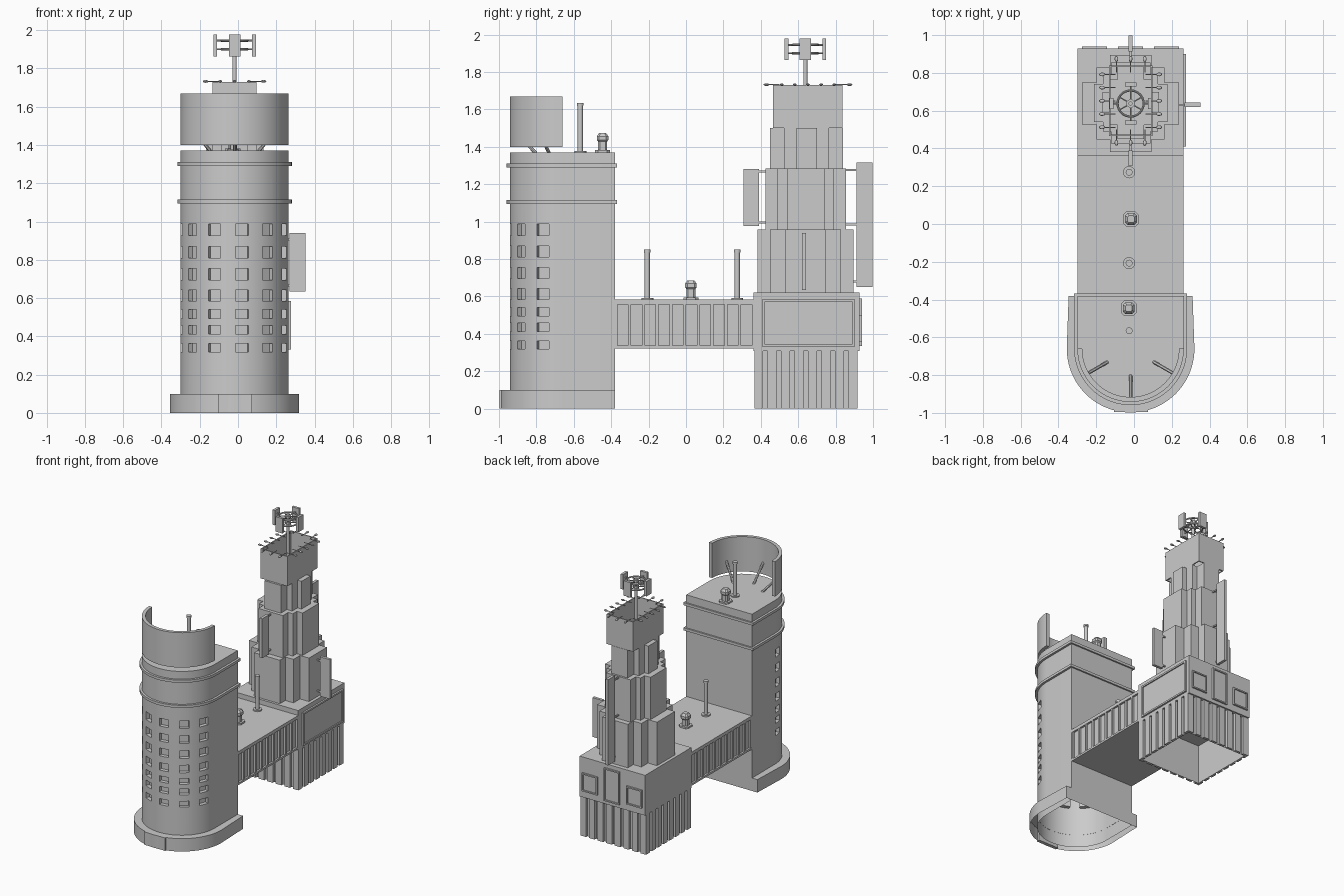
import bpy, bmesh, math
from mathutils import Matrix, Vector

if "Cube" in bpy.data.objects:
    bpy.data.objects.remove(bpy.data.objects["Cube"])

CX = -0.018          # centre line of the model
TY = -0.66           # centre of the round tower front
BY = 0.645           # centre of the stepped tower


def finish(name, bm, smooth=False, recalc=True):
    if recalc:
        bmesh.ops.recalc_face_normals(bm, faces=bm.faces)
    me = bpy.data.meshes.new(name)
    bm.to_mesh(me)
    bm.free()
    ob = bpy.data.objects.new(name, me)
    bpy.context.collection.objects.link(ob)
    if smooth:
        bpy.ops.object.select_all(action='DESELECT')
        ob.select_set(True)
        bpy.context.view_layer.objects.active = ob
        bpy.ops.object.shade_smooth_by_angle(angle=math.radians(30))
    return ob


def loft(name, loops, bottom=True, top=True, smooth=False):
    bm = bmesh.new()
    rings = [[bm.verts.new((x, y, z)) for x, y in pts] for pts, z in loops]
    n = len(rings[0])
    for a, b in zip(rings, rings[1:]):
        for i in range(n):
            j = (i + 1) % n
            bm.faces.new((a[i], a[j], b[j], b[i]))
    if bottom:
        bm.faces.new(rings[0][::-1])
    if top:
        bm.faces.new(rings[-1])
    return finish(name, bm, smooth)


def boxes(name, items):
    # items: (x0, x1, y0, y1, z0, z1) or (centre, size, turn about z)
    bm = bmesh.new()
    for it in items:
        if len(it) == 6:
            c = [(it[i] + it[i + 1]) / 2 for i in (0, 2, 4)]
            s, a = [it[i + 1] - it[i] for i in (0, 2, 4)], 0
        else:
            c, s, a = it
        m = Matrix.Translation(c) @ Matrix.Rotation(a, 4, 'Z') @ Matrix.Diagonal((*s, 1))
        bmesh.ops.create_cube(bm, size=1, matrix=m)
    return finish(name, bm)


def rod(bm, a, b, r, seg=12):
    a, b = Vector(a), Vector(b)
    d = b - a
    m = Matrix.Translation((a + b) / 2) @ d.to_track_quat('Z', 'Y').to_matrix().to_4x4()
    bmesh.ops.create_cone(bm, cap_ends=True, segments=seg, radius1=r, radius2=r, depth=d.length, matrix=m)


def arc(r, n=40):
    return [(CX + r * math.cos(t), TY + r * math.sin(t))
            for t in (math.pi * (1 + i / n) for i in range(n + 1))]


def u_shape(r, back, half=None):
    half = half or r
    return arc(r) + [(CX + half, back), (CX - half, back)]


# ---- round-fronted tower, hollow below, with recessed windows
R = 0.282
tower = loft("round_tower", [(u_shape(R, -0.38), 0), (u_shape(R, -0.38), 1.37)])
rows = [(0.34, 0.045), (0.435, 0.045), (0.517, 0.045), (0.613, 0.058),
        (0.725, 0.06), (0.84, 0.06), (0.956, 0.06)]
cuts = []
for deg in (-82, -52, -22, 8, 38, 68):
    t = math.radians(deg)
    for z, h in rows:
        cuts.append(((CX + R * math.sin(t), TY - R * math.cos(t), z), (0.068, 0.06, h), t))
cutter = boxes("window_cutter", cuts)
cutter.hide_render = True
mod = tower.modifiers.new("windows", 'BOOLEAN')
mod.operation, mod.solver, mod.object = 'DIFFERENCE', 'EXACT', cutter
bpy.context.view_layer.objects.active = tower
bpy.ops.object.modifier_apply(modifier=mod.name)
bpy.data.objects.remove(cutter)
bm = bmesh.new()
bm.from_mesh(tower.data)
low = [f for f in bm.faces if f.calc_center_median().z < 0.001]
bmesh.ops.delete(bm, geom=low, context='FACES_ONLY')
bm.to_mesh(tower.data)
bm.free()
bpy.ops.object.select_all(action='DESELECT')
tower.select_set(True)
bpy.ops.object.shade_smooth_by_angle(angle=math.radians(30))

# ---- plinth, door and bands
outer = u_shape(0.338, -0.38, 0.328)
loft("tower_plinth", [(outer, 0), (outer, 0.1), (u_shape(R - 0.001, -0.381), 0.1)],
     bottom=False, top=False, smooth=True)
boxes("entrance_block", [(-0.105, 0.073, -0.996, -0.97, 0, 0.1)])
for k, z in enumerate((1.095, 1.29)):
    band = u_shape(0.299, -0.368)
    loft(f"tower_band_{k}", [(band, z), (band, z + 0.02)], smooth=True)

# ---- curved screen on the roof with its struts
shell = arc(R) + arc(0.256)[::-1]
loft("roof_screen", [(shell, 1.4), (shell, 1.67)], smooth=True)
bm = bmesh.new()
for deg in (-60, 0, 60):
    t = math.radians(deg)
    p = [(CX + r * math.sin(t), TY - r * math.cos(t), z) for r, z in ((0.142, 1.365), (0.262, 1.49))]
    rod(bm, *p, 0.009)
finish("screen_struts", bm, True)


# ---- roof poles and vents
def pole(name, x, y, z):
    bm = bmesh.new()
    for z0, z1, r in ((0, 0.012, 0.032), (0.012, 0.26, 0.014), (0.255, 0.27, 0.018)):
        rod(bm, (x, y, z + z0), (x, y, z + z1), r, 20)
    finish(name, bm, True)


def vent(name, x, y, z):
    def sq(h):
        c = h * 0.6
        return [(x + a, y + b) for a, b in ((h, -c), (h, c), (c, h), (-c, h), (-h, c), (-h, -c), (-c, -h), (c, -h))]
    prof = [(0.04, 0), (0.04, 0.014), (0.024, 0.014), (0.024, 0.06), (0.031, 0.068), (0.031, 0.088), (0.018, 0.106)]
    loft(name, [(sq(h), z + dz) for h, dz in prof])


pole("tower_roof_pole", -0.026, -0.565, 1.365)
vent("tower_roof_vent", -0.028, -0.446, 1.368)
pole("bridge_pole_front", -0.026, -0.207, 0.58)
pole("bridge_pole_back", -0.026, 0.274, 0.58)
vent("bridge_vent", -0.016, 0.026, 0.58)

# ---- bridge with recessed bays
X0, X1 = -0.299, 0.263
boxes("bridge_core", [(X0 + 0.015, X1 - 0.015, -0.385, 0.37, 0.33, 0.57)])
boxes("bridge_slabs", [(X0, X1, -0.385, 0.37, 0.322, 0.337), (X0, X1, -0.385, 0.37, 0.557, 0.582)])
ribs = []
for i in range(11):
    y = -0.375 + i * 0.0735
    for x in (X0 + 0.001, X1 - 0.019):
        ribs.append((x, x + 0.018, y - 0.008, y + 0.008, 0.33, 0.565))
boxes("bridge_ribs", ribs)

# ---- ribbed footing, open below
Y0, Y1 = 0.365, 0.917
g = 0.02
foot = [(X0 + g, Y0 + g), (X1 - g, Y0 + g), (X1 - g, Y1 - g), (X0 + g, Y1 - g)]
loft("footing_walls", [(foot, 0), (foot, 0.31)], bottom=False, top=False)
ribs = []
for i in range(8):
    y = Y0 + 0.024 + i * (Y1 - Y0 - 0.048) / 7
    x = X0 + 0.024 + i * (X1 - X0 - 0.048) / 7
    for s in (X0, X1 - g):
        ribs.append((s, s + g, y - 0.024, y + 0.024, 0, 0.31))
    for s in (Y0, Y1 - g):
        ribs.append((x - 0.024, x + 0.024, s, s + g, 0, 0.31))
boxes("footing_ribs", ribs)

# ---- block over the footing, with framed panels
boxes("main_block", [(X0, X1, 0.362, 0.928, 0.308, 0.62)])


def frame(name, u0, u1, z0, z1, put, w=0.013):
    parts = [(u0, u1, z0, z0 + w, 1), (u0, u1, z1 - w, z1, 1), (u0, u0 + w, z0, z1, 1),
             (u1 - w, u1, z0, z1, 1), (u0, u1, z0, z1, 0.35)]
    boxes(name, [put(*p) for p in parts])


frame("side_panel", 0.41, 0.9, 0.33, 0.585,
      lambda a, b, c, d, k: (X1 - 0.005, X1 + 0.013 * k, a, b, c, d))
for k, (x, z0, z1) in enumerate(((-0.21, 0.36, 0.5), (-0.018, 0.335, 0.59), (0.172, 0.36, 0.5))):
    frame(f"back_panel_{k}", x - 0.066, x + 0.066, z0, z1,
          lambda a, b, c, d, k: (a, b, 0.92, 0.928 + 0.013 * k, c, d), 0.01)

# ---- stepped tower: each tier is a stepped cross
tiers = [(0.62, 0.957, BY - 0.007, ((0.257, 0.11), (0.18, 0.19), (0.11, 0.257))),
         (0.957, 1.285, BY - 0.005, ((0.195, 0.1), (0.145, 0.15), (0.105, 0.215))),
         (1.285, 1.5, BY, ((0.15, 0.055), (0.115, 0.12), (0.07, 0.195)))]
for k, (z0, z1, cy, steps) in enumerate(tiers):
    pts = []
    for i, (a, b) in enumerate(steps):          # one quarter, then mirrored
        pts.append((a, b))
        if i < len(steps) - 1:
            pts.append((steps[i + 1][0], b))
    q2 = [(-a, b) for a, b in pts[::-1]]
    full = pts + q2 + [(-a, -b) for a, b in pts] + [(-a, -b) for a, b in q2]
    full = [(CX + a, cy + b) for a, b in full]
    loft(f"tower_tier_{k}", [(full, z0), (full, z1)])


def rect(hx, hy):
    return [(CX + a * hx, 0.652 + b * hy) for a, b in ((-1, -1), (1, -1), (1, 1), (-1, 1))]


loft("top_crown", [(rect(0.107, 0.178), 1.5), (rect(0.115, 0.186), 1.5), (rect(0.115, 0.186), 1.73),
                   (rect(0.107, 0.178), 1.73), (rect(0.107, 0.178), 1.5)], bottom=False, top=False)

# ---- flat fins standing off the tower
boxes("fin_front", [(CX - 0.011, CX + 0.011, 0.307, 0.39, 0.975, 1.28)]
      + [(CX - 0.005, CX + 0.005, 0.38, 0.44, z, z + 0.01) for z in (0.99, 1.262)])
boxes("fin_back", [(CX - 0.011, CX + 0.011, 0.912, 0.997, 0.65, 1.315)]
      + [(CX - 0.005, CX + 0.005, 0.83, 0.92, z, z + 0.01) for z in (0.675, 0.98, 1.27)])
boxes("fin_right", [(0.268, 0.353, 0.62, 0.642, 0.635, 0.94)]
      + [(0.22, 0.275, 0.626, 0.636, z, z + 0.01) for z in (0.66, 0.9)])

# ---- lamps round the crown
bm = bmesh.new()
spots = [(s * 0.115, y, s, 0) for s in (-1, 1) for y in (-0.14, -0.07, 0, 0.07, 0.14)]
spots += [(x, s * 0.186, 0, s) for s in (-1, 1) for x in (-0.075, 0, 0.075)]
for x, y, dx, dy in spots:
    p = Vector((CX + x, 0.652 + y, 1.732))
    d = Vector((dx, dy, 0))
    rod(bm, p - d * 0.035, p + d * 0.035, 0.003, 6)
    sc = (0.016 if dx else 0.01, 0.016 if dy else 0.01, 0.007, 1)
    bmesh.ops.create_uvsphere(bm, u_segments=10, v_segments=6, radius=1,
                              matrix=Matrix.Translation(p + d * 0.036) @ Matrix.Diagonal(sc))
finish("crown_lamps", bm, True)

# ---- mast with rings, spokes and four aerial panels
bm = bmesh.new()
rod(bm, (CX, BY - 0.007, 1.49), (CX, BY - 0.007, 1.97), 0.011, 16)
for z in (1.9, 1.945):
    rod(bm, (CX, BY - 0.007, z - 0.008), (CX, BY - 0.007, z + 0.008), 0.022, 16)
    for i in range(6):
        t = math.radians(30 + 60 * i)
        rod(bm, (CX, BY - 0.007, z), (CX + 0.07 * math.cos(t), BY - 0.007 + 0.07 * math.sin(t), z), 0.004, 6)
    for i in range(4):
        t = math.pi / 2 * i
        c, s = math.cos(t), math.sin(t)
        rod(bm, (CX + 0.066 * c, BY - 0.007 + 0.066 * s, z), (CX + 0.1 * c, BY - 0.007 + 0.1 * s, z), 0.005, 6)
finish("mast", bm, True)
for k, z in enumerate((1.9, 1.945)):
    bpy.ops.mesh.primitive_torus_add(location=(CX, BY - 0.007, z), major_radius=0.069, minor_radius=0.006,
                                     major_segments=32, minor_segments=8)
    bpy.context.object.name = f"mast_ring_{k}"
    bpy.ops.object.shade_smooth_by_angle(angle=math.radians(40))
boxes("aerial_panels", [((CX + 0.101 * math.cos(t), BY - 0.007 + 0.101 * math.sin(t), 1.92), (0.02, 0.06, 0.115), t)
                        for t in (0, math.pi / 2, math.pi, -math.pi / 2)])
